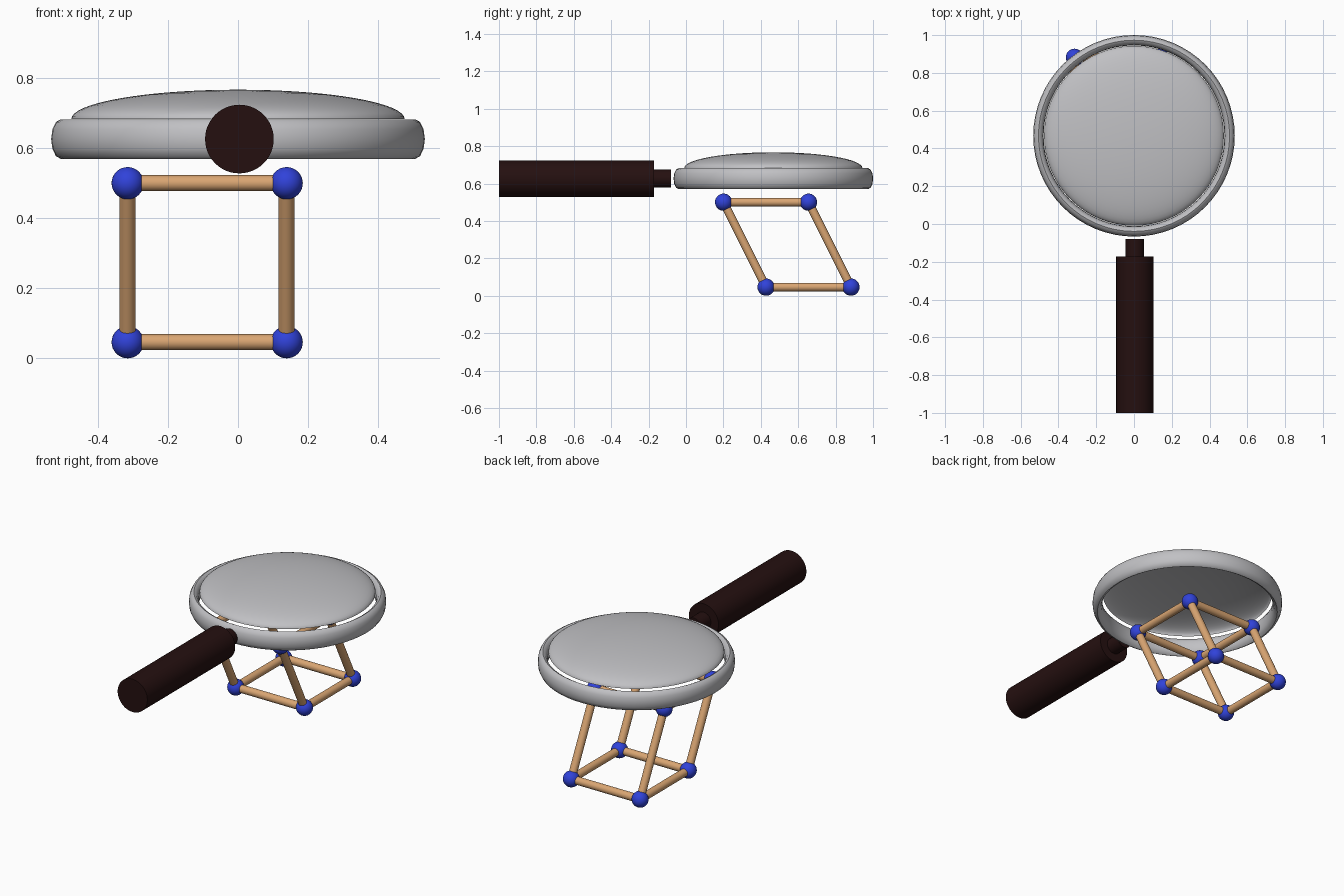
import bpy, bmesh, math
from itertools import product
from mathutils import Vector

if "Cube" in bpy.data.objects:
    bpy.data.objects.remove(bpy.data.objects["Cube"])


def material(name, rgb):
    m = bpy.data.materials.new(name)
    m.diffuse_color = (*rgb, 1)
    m.use_nodes = True
    m.node_tree.nodes["Principled BSDF"].inputs["Base Color"].default_value = m.diffuse_color
    return m


GREY = material("light_grey", (0.53, 0.53, 0.55))
DARK = material("dark_brown", (0.018, 0.005, 0.005))
BLUE = material("blue", (0.03, 0.055, 0.70))
TAN = material("tan_wood", (0.70, 0.38, 0.17))


def finish(name, mat, angle=40):
    ob = bpy.context.object
    ob.name = name
    ob.data.materials.append(mat)
    bpy.ops.object.shade_smooth_by_angle(angle=math.radians(angle))
    return ob


def rod(name, a, b, r, mat, sides=32):
    a, b = Vector(a), Vector(b)
    d = b - a
    bpy.ops.mesh.primitive_cylinder_add(
        vertices=sides, radius=r, depth=d.length, location=(a + b) / 2,
        rotation=d.to_track_quat('Z', 'Y').to_euler())
    return finish(name, mat)


CY, CZ = 0.467, 0.626

# Lens rim: torus stretched upward
bpy.ops.mesh.primitive_torus_add(
    major_radius=0.506, minor_radius=0.0275, major_segments=64,
    minor_segments=12, location=(0, CY, CZ))
bpy.context.object.scale.z = 0.0565 / 0.0275
bpy.ops.object.transform_apply(location=False, rotation=False, scale=True)
finish("lens_rim", GREY)

# Lens: open flattened dome resting just inside the rim
bpy.ops.mesh.primitive_uv_sphere_add(
    segments=64, ring_count=32, radius=1, location=(0, CY, 0.683))
lens = bpy.context.object
bm = bmesh.new()
bm.from_mesh(lens.data)
bmesh.ops.delete(bm, geom=[v for v in bm.verts if v.co.z < -1e-4], context='VERTS')
bmesh.ops.scale(bm, vec=(0.476, 0.476, 0.084), verts=bm.verts)
bm.to_mesh(lens.data)
bm.free()
finish("lens", GREY)

# Handle and its neck
rod("handle", (0.004, -1, CZ), (0.004, -0.172, CZ), 0.098, DARK, 48)
rod("handle_neck", (0.004, -0.18, CZ), (0.004, -0.08, CZ), 0.048, DARK)

# Slanted cube frame: balls on the corners, sticks on the edges
SIDE, SHEAR = 0.454, -0.227


def corner(i, j, k):
    return Vector((-0.315 + SIDE * i, 0.428 + SIDE * j + SHEAR * k, 0.046 + SIDE * k))


for c in product((0, 1), repeat=3):
    bpy.ops.mesh.primitive_uv_sphere_add(
        segments=32, ring_count=16, radius=0.046, location=corner(*c))
    finish("corner_ball", BLUE)
    for axis in range(3):
        if c[axis] == 0:
            end = list(c)
            end[axis] = 1
            rod("edge_stick", corner(*c), corner(*end), 0.0228, TAN)
